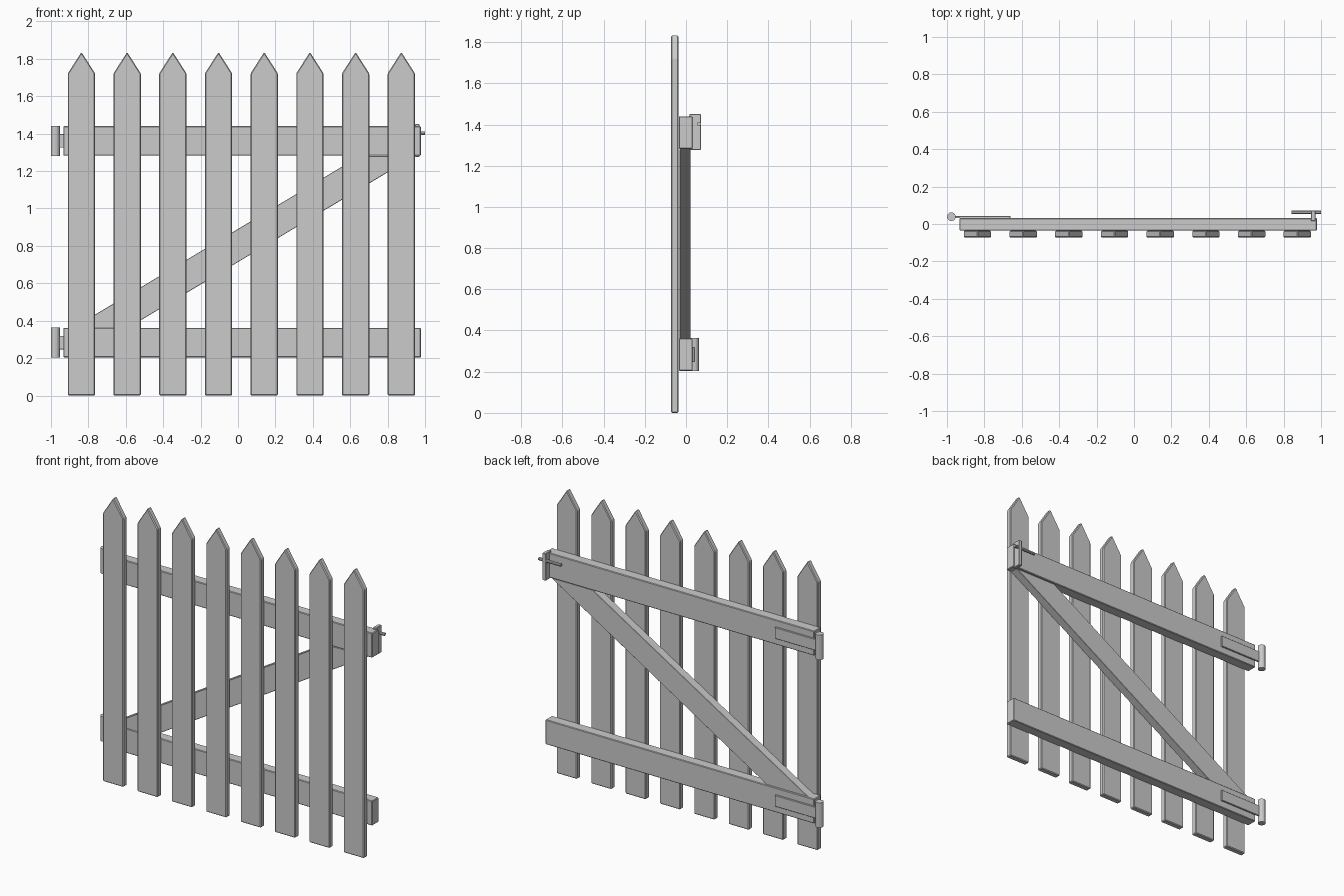
import bpy, bmesh
from mathutils import Matrix

if "Cube" in bpy.data.objects:
    bpy.data.objects.remove(bpy.data.objects["Cube"])


def finish(name, bm, bevel=0.0):
    bmesh.ops.recalc_face_normals(bm, faces=bm.faces)
    me = bpy.data.meshes.new(name)
    bm.to_mesh(me)
    bm.free()
    ob = bpy.data.objects.new(name, me)
    bpy.context.collection.objects.link(ob)
    if bevel:
        mod = ob.modifiers.new("edge_bevel", 'BEVEL')
        mod.width = bevel
        mod.segments = 1
        mod.limit_method = 'ANGLE'
    return ob


def board(name, outline, y0, y1, bevel=0.0):
    """Extrude an x-z outline from y0 to y1."""
    bm = bmesh.new()
    face = bm.faces.new([bm.verts.new((x, y0, z)) for x, z in outline])
    ext = bmesh.ops.extrude_face_region(bm, geom=[face])
    verts = [g for g in ext["geom"] if isinstance(g, bmesh.types.BMVert)]
    bmesh.ops.translate(bm, vec=(0, y1 - y0, 0), verts=verts)
    return finish(name, bm, bevel)


def box(name, x0, x1, y0, y1, z0, z1, bevel=0.0):
    return board(name, [(x0, z0), (x1, z0), (x1, z1), (x0, z1)], y0, y1, bevel)


def rod(name, radius, length, center, axis, sides):
    bm = bmesh.new()
    rot = Matrix.Rotation(1.5707963, 4, 'Y') if axis == 'X' else Matrix()
    bmesh.ops.create_cone(bm, cap_ends=True, segments=sides, radius1=radius,
                          radius2=radius, depth=length,
                          matrix=Matrix.Translation(center) @ rot)
    return finish(name, bm)


# pointed pickets
for i in range(8):
    x = -0.837 + i * 0.2443
    w = 0.073
    board(f"picket_{i + 1}",
          [(x - w, 0), (x + w, 0), (x + w, 1.722), (x, 1.836), (x - w, 1.722)],
          -0.073, -0.036, 0.005)

# rails, each with a strap hinge
for label, z in (("lower", 0.283), ("upper", 1.361)):
    box(f"{label}_rail", -0.934, 0.978, -0.035, 0.032, z - 0.079, z + 0.079, 0.004)
    box(f"{label}_hinge_strap", -0.965, -0.66, 0.031, 0.043, z - 0.036, z + 0.036, 0.002)
    rod(f"{label}_hinge_barrel", 0.0235, 0.16, (-0.9765, 0.039, z), 'Z', 12)

# diagonal brace
board("diagonal_brace",
      [(-0.885, 0.36), (-0.59, 0.36), (0.945, 1.28), (0.65, 1.28)],
      -0.032, 0.023, 0.002)

# latch plate and sliding bolt
box("latch_plate", 0.946, 0.970, 0.016, 0.073, 1.276, 1.451, 0.003)
rod("latch_bolt", 0.010, 0.158, (0.921, 0.063, 1.402), 'X', 10)
